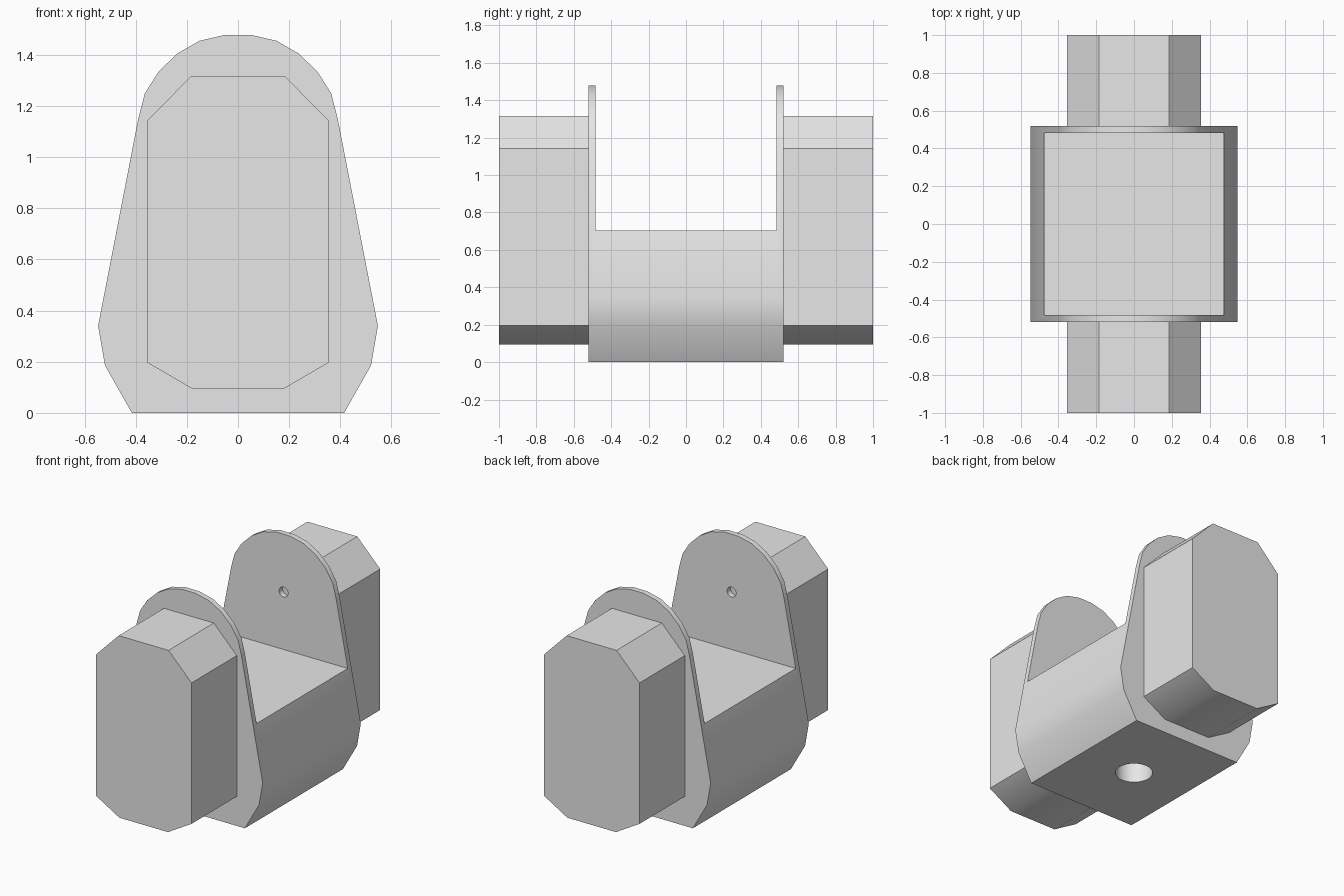
import bpy
import bmesh
from math import radians
from mathutils import Matrix

cube = bpy.data.objects.get("Cube")
if cube:
    bpy.data.objects.remove(cube, do_unlink=True)

# Single plain grey
grey = bpy.data.materials.new("plain_grey")
grey.use_nodes = True
colour = (0.8, 0.8, 0.8, 1.0)
grey.diffuse_color = colour
grey.node_tree.nodes["Principled BSDF"].inputs["Base Color"].default_value = colour


def make_object(name, bm):
    bmesh.ops.recalc_face_normals(bm, faces=bm.faces)
    mesh = bpy.data.meshes.new(name)
    bm.to_mesh(mesh)
    bm.free()
    mesh.materials.append(grey)
    obj = bpy.data.objects.new(name, mesh)
    bpy.context.collection.objects.link(obj)
    return obj


def prism(name, half_profile, y0, y1):
    """Extrude a left-right symmetric x,z outline from y0 to y1."""
    outline = half_profile + [(-x, z) for x, z in reversed(half_profile)]
    bm = bmesh.new()
    face = bm.faces.new([bm.verts.new((x, y0, z)) for x, z in outline])
    moved = bmesh.ops.extrude_face_region(bm, geom=[face])["geom"]
    verts = [v for v in moved if isinstance(v, bmesh.types.BMVert)]
    bmesh.ops.translate(bm, verts=verts, vec=(0, y1 - y0, 0))
    return make_object(name, bm)


def cylinder(name, radius, depth, matrix):
    bm = bmesh.new()
    bmesh.ops.create_cone(bm, cap_ends=True, segments=32, radius1=radius,
                          radius2=radius, depth=depth, matrix=matrix)
    return make_object(name, bm)


def cut(obj, cutter):
    bpy.context.view_layer.objects.active = obj
    mod = obj.modifiers.new("cut", "BOOLEAN")
    mod.operation = "DIFFERENCE"
    mod.solver = "EXACT"
    mod.object = cutter
    bpy.ops.object.modifier_apply(modifier=mod.name)
    bpy.data.objects.remove(cutter, do_unlink=True)


# Cradle body with two tall rounded end plates
body = prism("cradle_body", [
    (0.415, 0), (0.52, 0.185), (0.547, 0.34), (0.39, 1.15), (0.364, 1.25),
    (0.31, 1.335), (0.237, 1.405), (0.15, 1.455), (0.05, 1.478)], -0.52, 0.52)

# Open slot between the plates
cut(body, prism("slot_cutter", [(0.8, 0.705), (0.8, 1.7)], -0.483, 0.483))

# Pivot holes through both plates, and the blind mounting hole underneath
cut(body, cylinder("pivot_cutter", 0.033, 1.3,
                   Matrix.Translation((0, 0, 1.09)) @ Matrix.Rotation(radians(90), 4, "X")))
cut(body, cylinder("mount_cutter", 0.118, 0.7, Matrix.Identity(4)))

# Chamfered pods on the front and back
pod_profile = [(0.18, 0.095), (0.355, 0.197), (0.355, 1.142), (0.185, 1.315)]
front_pod = prism("front_pod", pod_profile, -1, -0.52)
back_pod = prism("back_pod", pod_profile, 0.52, 1)

# Smooth the gentle curves, keep hard edges
bpy.ops.object.select_all(action="DESELECT")
for obj in (body, front_pod, back_pod):
    obj.select_set(True)
bpy.context.view_layer.objects.active = body
bpy.ops.object.shade_smooth_by_angle(angle=radians(35))
